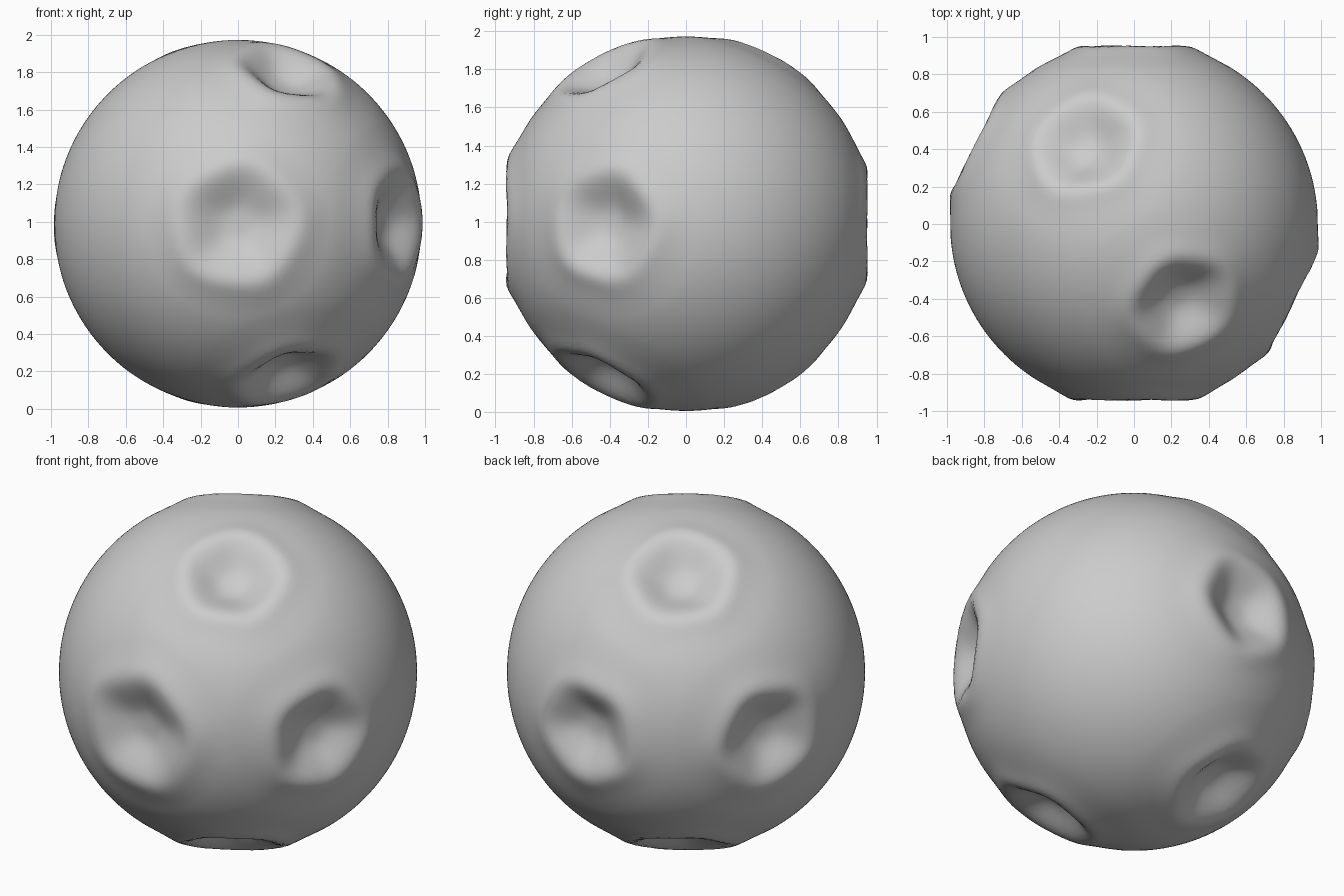
import bpy, bmesh, math
from mathutils import Vector

if "Cube" in bpy.data.objects:
    bpy.data.objects.remove(bpy.data.objects["Cube"])

RADIUS, CENTRE_Z = 0.983, 0.99

# Craters: direction from the centre and rim radius, on icosahedron corners
CRATERS = [
    ((0, -1, 0), 0.33),
    ((0, 1, 0), 0.29),
    ((0.894, -0.447, 0), 0.295),
    ((-0.894, 0.447, 0), 0.295),
    ((0.276, -0.447, 0.851), 0.285),
    ((-0.276, 0.447, 0.851), 0.29),
    ((0.276, -0.447, -0.851), 0.285),
    ((-0.276, 0.447, -0.851), 0.285),
]
# Crater profile: fraction of rim radius, height over the sphere
PROFILE = [(0, -0.13), (0.3, -0.125), (0.5, -0.09), (0.8, -0.012),
           (0.92, 0.016), (1.02, 0.02), (1.2, 0.006), (1.4, 0)]


def height(t):
    for (a, ha), (b, hb) in zip(PROFILE, PROFILE[1:]):
        if t <= b:
            return ha + (hb - ha) * (t - a) / (b - a)
    return 0.0


# Ball with craters pressed in and slightly lobed rims
bm = bmesh.new()
bmesh.ops.create_icosphere(bm, subdivisions=6, radius=1)
craters = []
for i, (d, r) in enumerate(CRATERS):
    axis = Vector(d).normalized()
    u = axis.orthogonal().normalized()
    craters.append((axis, u, axis.cross(u), r, i * 1.7))
for v in bm.verts:
    n = v.co.normalized()
    h = 0.0
    for axis, u, w, r, phase in craters:
        if n.dot(axis) < 0.85:
            continue
        dist = RADIUS * (n - axis * n.dot(axis)).length
        ang = math.atan2(n.dot(w), n.dot(u))
        lobed = r * (1 + 0.035 * math.cos(5 * ang + phase))
        h += height(dist / lobed)
    v.co = n * (RADIUS + h) + Vector((0, 0, CENTRE_Z))
# Soften the profile kinks
near = [v for v in bm.verts
        if any((v.co - Vector((0, 0, CENTRE_Z))).normalized().dot(c[0]) > 0.86 for c in craters)]
for _ in range(3):
    bmesh.ops.smooth_vert(bm, verts=near, factor=0.5,
                          use_axis_x=True, use_axis_y=True, use_axis_z=True)
for f in bm.faces:
    f.smooth = True
mesh = bpy.data.meshes.new("cratered_ball")
bm.to_mesh(mesh)
bm.free()
ball = bpy.data.objects.new("cratered_ball", mesh)
bpy.context.collection.objects.link(ball)
